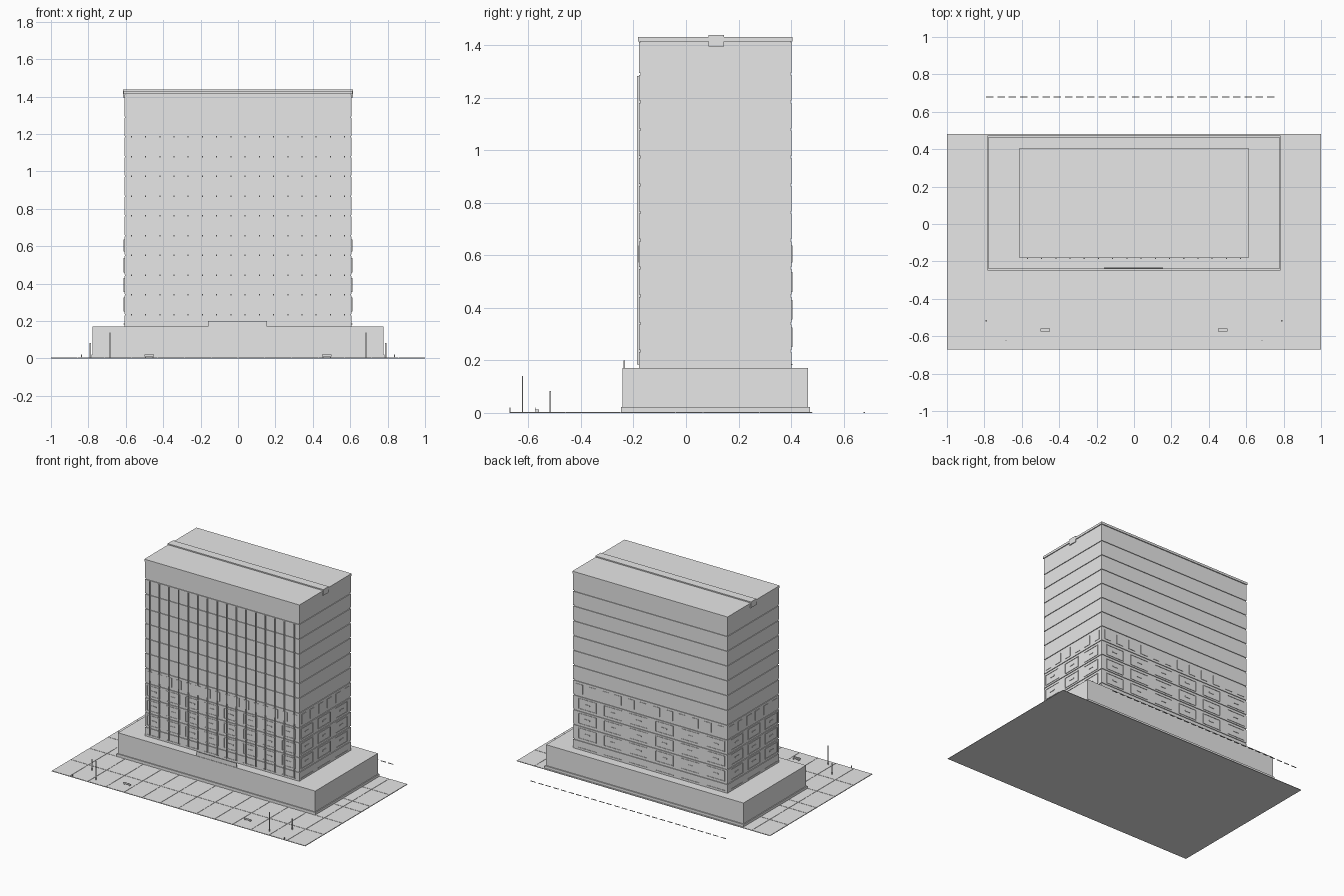
import bpy
import bmesh
from mathutils import Matrix, Vector

if "Cube" in bpy.data.objects:
    bpy.data.objects.remove(bpy.data.objects["Cube"], do_unlink=True)

concrete = bpy.data.materials.new("pale_grey")
concrete.use_nodes = True
concrete.diffuse_color = (0.8, 0.8, 0.8, 1)
concrete.node_tree.nodes["Principled BSDF"].inputs["Base Color"].default_value = (0.8, 0.8, 0.8, 1)


def part(name, boxes):
    """One flat-shaded object from boxes (x0, x1, y0, y1, z0, z1)."""
    bm = bmesh.new()
    for x0, x1, y0, y1, z0, z1 in boxes:
        mid = Vector((x0 + x1, y0 + y1, z0 + z1)) / 2
        size = Matrix.Diagonal((x1 - x0, y1 - y0, z1 - z0, 1))
        bmesh.ops.create_cube(bm, size=1, matrix=Matrix.Translation(mid) @ size)
    mesh = bpy.data.meshes.new(name)
    bm.to_mesh(mesh)
    bm.free()
    mesh.materials.append(concrete)
    obj = bpy.data.objects.new(name, mesh)
    bpy.context.collection.objects.link(obj)
    return obj


# Main dimensions
W, FRONT, BACK = 0.608, -0.178, 0.402
BASE, TOP = 0.17, 1.43
FLOOR = 0.1055
levels = [0.235 + i * FLOOR for i in range(11)]


def on_wall(side, u0, u1, z0, z1, d=0.003):
    """Thin plate on a tower wall; u runs along the wall."""
    if side == "front":
        return (u0, u1, FRONT - d, FRONT + 0.002, z0, z1)
    if side == "back":
        return (u0, u1, BACK - 0.002, BACK + d, z0, z1)
    if side == "left":
        return (W - 0.002, W + d, u0, u1, z0, z1)
    return (-W - d, -W + 0.002, u0, u1, z0, z1)


def spans(side, n):
    a, b = (-W, W) if side in ("front", "back") else (FRONT, BACK)
    step = (b - a) / n
    return [(a + i * step, step) for i in range(n)]


# Plaza with paving joints
part("plaza_bed", [(-1, 1, -0.672, 0.482, 0, 0.002)])
cols = [-1 + i * 2 / 14 for i in range(15)]
rows = [-0.672, -0.46, -0.25, -0.04, 0.065, 0.28, 0.482]
gap = 0.0015
part("paving_slabs", [(a + gap, b - gap, c + gap, d - gap, 0.001, 0.004)
                      for a, b in zip(cols, cols[1:])
                      for c, d in zip(rows, rows[1:])])

# Dashed kerb line behind the plaza
part("kerb_dashes", [(-0.79 + i * 0.06, -0.75 + i * 0.06, 0.676, 0.682, 0, 0.003)
                     for i in range(26)])

# Podium with plinth and front parapet panel
part("podium", [(-0.778, 0.778, -0.241, 0.464, 0, BASE)])
part("podium_plinth", [(-0.784, 0.784, -0.248, 0.472, 0, 0.022)])
part("entrance_panel", [(-0.16, 0.155, -0.238, -0.232, BASE - 0.01, 0.2)])

# Tower floors separated by shallow grooves
r, h = 0.005, 0.004
part("tower_core", [(-W + r, W - r, FRONT + r, BACK - r, BASE - 0.01, TOP - 0.01)])
edges = [BASE - h] + levels + [TOP - 0.018 + h]
part("tower_floors", [(-W, W, FRONT, BACK, a + h, b - h)
                      for a, b in zip(edges, edges[1:])])

# Roof slab with lip and central ridge beam
part("roof_slab", [(-W - 0.004, W + 0.004, FRONT - 0.004, BACK + 0.004, TOP - 0.016, TOP)])
part("roof_ridge", [(-W - 0.006, W + 0.006, 0.085, 0.145, 1.395, 1.438)])

# Vertical front fins
part("front_fins", [(x - 0.003, x + 0.003, FRONT - 0.008, FRONT + 0.006, 0.185, 1.282)
                    for x in [-0.57 + i * 0.076 for i in range(16)]])

# Square windows on the fifth floor
squares = []
for side, n in (("front", 16), ("back", 12), ("left", 6), ("right", 6)):
    for u, step in spans(side, n):
        squares.append(on_wall(side, u + step * 0.25, u + step * 0.77, 0.572, 0.637))
part("square_windows", squares)

# Framed windows on the lower floors
frames, handles = [], []
t = 0.003
for side, n in (("front", 8), ("back", 6), ("left", 3), ("right", 3)):
    for u, step in spans(side, n):
        a, b = u + step * 0.1, u + step * 0.8
        for level in levels[:3]:
            lo, hi = level + 0.015, level + 0.09
            frames += [on_wall(side, a, b, lo, lo + t), on_wall(side, a, b, hi - t, hi),
                       on_wall(side, a, a + t, lo, hi), on_wall(side, b - t, b, lo, hi)]
            m = (a + b) / 2
            handles.append(on_wall(side, m - 0.02, m + 0.02, level + 0.05, level + 0.058))
        handles.append(on_wall(side, a, b, 0.182, 0.186))
part("window_frames", frames)
part("window_rails", handles)

# Street furniture, mirrored left and right
for name, s in (("left", 1), ("right", -1)):
    def post(x, y, w, z):
        return (s * x - w, s * x + w, y - w, y + w, 0.002, z)
    part(name + "_lamp_post", [post(0.685, -0.622, 0.002, 0.14)])
    part(name + "_marker_post", [post(0.79, -0.517, 0.003, 0.083)])
    part(name + "_bollard", [post(0.837, -0.67, 0.002, 0.02)])
    x = s * 0.475
    part(name + "_bench", [(x - 0.025, x + 0.025, -0.573, -0.56, 0.01, 0.013),
                           (x - 0.025, x + 0.025, -0.575, -0.572, 0.01, 0.021),
                           (x - 0.022, x - 0.018, -0.573, -0.56, 0.002, 0.011),
                           (x + 0.018, x + 0.022, -0.573, -0.56, 0.002, 0.011)])
